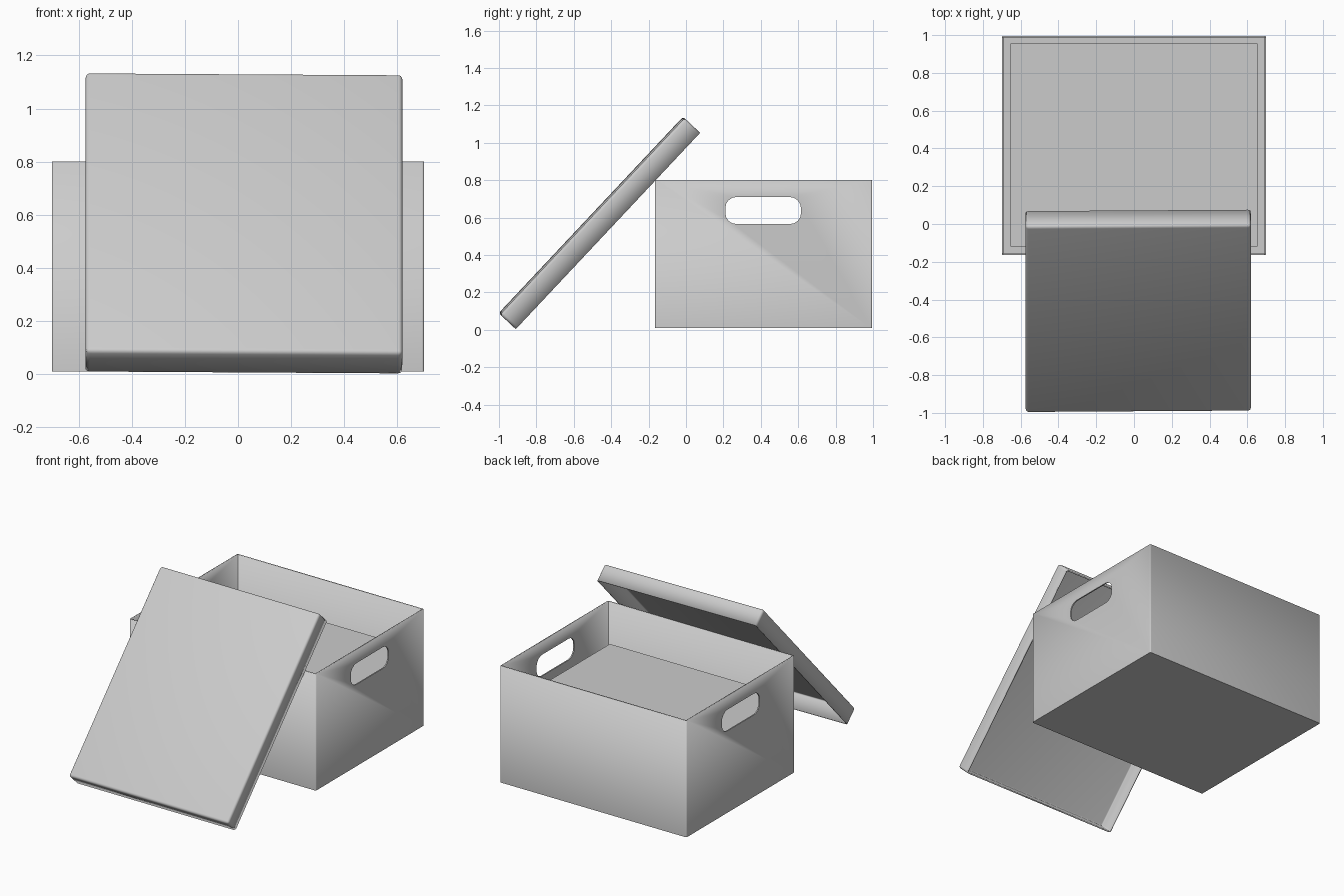
import bpy
import bmesh
from math import radians
from mathutils import Matrix, Vector

if "Cube" in bpy.data.objects:
    bpy.data.objects.remove(bpy.data.objects["Cube"], do_unlink=True)

GREY = (0.6, 0.6, 0.6, 1)
card = bpy.data.materials.new("plain grey card")
card.diffuse_color = GREY
card.use_nodes = True
card.node_tree.nodes["Principled BSDF"].inputs["Base Color"].default_value = GREY


def block(name, size, centre, radius=0, axis=None, open_side=0):
    """Box with rounded edges along one axis (or all), optionally open at top (1) or bottom (-1)."""
    bm = bmesh.new()
    bmesh.ops.create_cube(bm, size=1)
    bmesh.ops.scale(bm, vec=size, verts=bm.verts)
    if open_side:
        lid_face = [f for f in bm.faces if f.normal.z * open_side > 0.9]
        bmesh.ops.delete(bm, geom=lid_face, context="FACES")
    if radius:
        edges = []
        for e in bm.edges:
            d = e.verts[0].co - e.verts[1].co
            along = axis is None or abs(d.normalized()[axis]) > 0.9
            if along and len(e.link_faces) == 2:
                edges.append(e)
        bmesh.ops.bevel(bm, geom=edges, offset=radius, segments=4,
                        profile=0.5, affect="EDGES")
    mesh = bpy.data.meshes.new(name)
    bm.to_mesh(mesh)
    bm.free()
    mesh.materials.append(card)
    obj = bpy.data.objects.new(name, mesh)
    obj.location = centre
    bpy.context.collection.objects.link(obj)
    return obj


def add_walls(obj, thickness):
    mod = obj.modifiers.new("walls", "SOLIDIFY")
    mod.thickness = thickness
    mod.offset = -1


def smooth(obj):
    bpy.ops.object.select_all(action="DESELECT")
    obj.select_set(True)
    bpy.context.view_layer.objects.active = obj
    bpy.ops.object.shade_smooth_by_angle(angle=radians(35))


# Open storage box with thin walls
box = block("storage_box", (1.4, 1.16, 0.79), (0, 0.415, 0.405), 0.008, 2, open_side=1)
add_walls(box, 0.009)

# Rounded hand holes cut through both side walls
cutter = block("hand_hole_cutter", (2, 0.405, 0.145), (0, 0.4125, 0.6375), 0.06, 0)
cutter.hide_render = True
cutter.hide_viewport = True
cut = box.modifiers.new("hand holes", "BOOLEAN")
cut.operation = "DIFFERENCE"
cut.solver = "EXACT"
cut.object = cutter
smooth(box)

# Block of contents filling the lower part of the box
block("box_contents", (1.31, 1.075, 0.515), (0, 0.4175, 0.2775))

# Shallow lid leaning against the front of the box
lid = block("lid", (1.192, 1.44, 0.115), (0, 0, 0), 0.016, open_side=-1)
add_walls(lid, 0.009)
smooth(lid)
lid.matrix_world = (Matrix.Translation(Vector((0.0225, -0.463, 0.571)))
                    @ Matrix.Rotation(radians(46.8), 4, "X")
                    @ Matrix.Rotation(radians(0.5), 4, "Y"))
